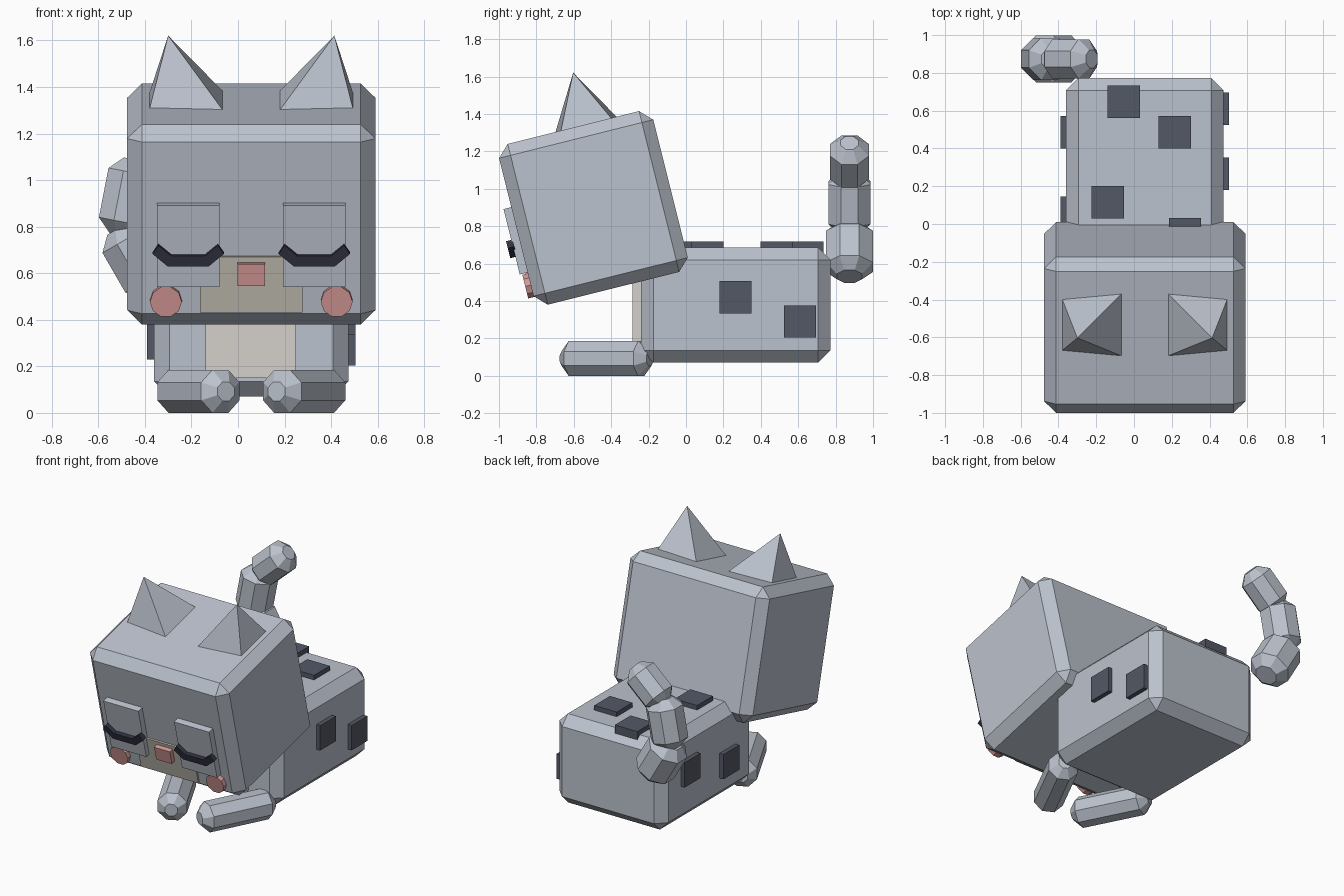
import bpy, bmesh
from math import radians
from mathutils import Matrix, Vector

cube = bpy.data.objects.get("Cube")
if cube:
    bpy.data.objects.remove(cube, do_unlink=True)


def material(name, rgb):
    m = bpy.data.materials.new(name)
    m.use_nodes = True
    m.diffuse_color = (*rgb, 1)
    bsdf = next(n for n in m.node_tree.nodes if n.type == 'BSDF_PRINCIPLED')
    bsdf.inputs["Base Color"].default_value = (*rgb, 1)
    return m


GREY = material("grey fur", (.50, .54, .61))
SPOT = material("dark slate", (.087, .099, .13))
NAVY = material("navy lash", (.029, .031, .051))
PINK = material("soft pink", (.66, .32, .31))
CREAM = material("cream chest", (.66, .63, .59))
BEIGE = material("beige muzzle", (.54, .51, .45))

CX = .057  # symmetry plane
HEAD = Matrix.Translation((CX, -.495, .8975)) @ Matrix.Rotation(radians(14), 4, 'X')
WORLD = Matrix.Identity(4)


def finish(name, bm, mat, matrix=WORLD, bevel=0):
    bmesh.ops.recalc_face_normals(bm, faces=bm.faces)
    mesh = bpy.data.meshes.new(name)
    bm.to_mesh(mesh)
    bm.free()
    mesh.materials.append(mat)
    ob = bpy.data.objects.new(name, mesh)
    bpy.context.collection.objects.link(ob)
    ob.matrix_world = matrix
    if bevel:
        mod = ob.modifiers.new("Bevel", 'BEVEL')
        mod.width, mod.segments = bevel, 1
        mod.limit_method, mod.angle_limit = 'ANGLE', radians(60)
    return ob


def box(name, lo, hi, mat, matrix=WORLD, bevel=0):
    lo, hi = Vector(lo), Vector(hi)
    bm = bmesh.new()
    bmesh.ops.create_cube(bm, size=1)
    bmesh.ops.scale(bm, vec=hi - lo, verts=bm.verts)
    bmesh.ops.translate(bm, vec=(lo + hi) / 2, verts=bm.verts)
    return finish(name, bm, mat, matrix, bevel)


def prism(name, sides, apothem, length, mat, matrix, bevel=0):
    """Regular prism along local z with a flat side facing x."""
    half = radians(180 / sides)
    bm = bmesh.new()
    r = apothem / Vector((1, 0)).dot(Matrix.Rotation(half, 2) @ Vector((1, 0)))
    bmesh.ops.create_cone(bm, cap_ends=True, segments=sides, radius1=r, radius2=r, depth=length)
    bmesh.ops.rotate(bm, matrix=Matrix.Rotation(half, 3, 'Z'), verts=bm.verts)
    return finish(name, bm, mat, matrix, bevel)


# Body and chest
box("body", (-.36, -.24, .07), (.474, .772, .685), GREY, bevel=.065)
box("chest_patch", (-.14, -.285, .15), (.25, -.2, .55), CREAM)

# Raised square spots on back and flanks
S = .086
for i, (x, y) in enumerate([(-.055, .648), (.217, .485), (-.14, .115), (.27, -.055)]):
    box(f"back_spot_{i + 1}", (x - S, y - S, .66), (x + S, y + S, .717), SPOT)
for side, x, places in (("left", .474, [(.265, .42), (.61, .29)]),
                        ("right", -.36, [(.06, .315), (.485, .42)])):
    for i, (y, z) in enumerate(places):
        box(f"{side}_flank_spot_{i + 1}", (x - .03, y - S, z - S), (x + .03, y + S, z + S), SPOT)

# Head, muzzle and nose
box("head", (-.533, -.425, -.443), (.533, .425, .443), GREY, HEAD, .063)
box("muzzle", (-.22, -.437, -.372), (.22, -.41, -.125), BEIGE, HEAD)
box("nose", (-.06, -.468, -.246), (.06, -.42, -.15), PINK, HEAD)

for side, s in (("left", 1), ("right", -1)):
    # Ear: pyramid with its tip leaning outwards
    bm = bmesh.new()
    base = [bm.verts.new((s * x, y, .44))
            for x, y in ((.122, -.1), (.437, -.07), (.437, .21), (.122, .24))]
    tip = bm.verts.new((s * .357, .07, .728))
    bm.faces.new(base)
    for i in range(4):
        bm.faces.new((base[i], base[(i + 1) % 4], tip))
    finish(side + "_ear", bm, GREY, HEAD)

    # Closed eyelid plate
    a, b = sorted((s * .137, s * .405))
    box(side + "_eyelid", (a, -.468, -.25), (b, -.41, .11), GREY, HEAD)

    # Lash: bent strip, extruded
    top = [(-.128, -.06), (-.072, -.107), (.072, -.107), (.128, -.06)]
    low = [(.153, -.098), (.088, -.153), (-.088, -.153), (-.153, -.098)]
    bm = bmesh.new()
    face = bm.faces.new([bm.verts.new((s * .271 + x, -.46, z)) for x, z in top + low])
    out = bmesh.ops.extrude_face_region(bm, geom=[face])["geom"]
    bmesh.ops.translate(bm, vec=(0, -.036, 0),
                        verts=[v for v in out if isinstance(v, bmesh.types.BMVert)])
    finish(side + "_lash", bm, NAVY, HEAD)

    # Cheek disc
    disc = HEAD @ Matrix.Translation((s * .367, -.435, -.32)) @ Matrix.Rotation(radians(90), 4, 'X')
    prism(side + "_cheek", 10, .065, .04, PINK, disc)

    # Front paw, turned inwards
    paw = (Matrix.Translation((CX + s * .227, -.425, .0925))
           @ Matrix.Rotation(radians(-27 * s), 4, 'Z') @ Matrix.Rotation(radians(90), 4, 'X'))
    prism(side + "_front_paw", 8, .0925, .52, GREY, paw, .052)

# Curled tail: three overlapping segments (x, z, lean, apothem, length)
for i, (x, z, lean, r, length) in enumerate([(-.425, .665, -30, .125, .31),
                                             (-.467, .925, 11, .112, .33),
                                             (-.335, 1.145, 48, .104, .30)]):
    m = Matrix.Translation((x, .874, z)) @ Matrix.Rotation(radians(lean), 4, 'Y')
    prism(f"tail_segment_{i + 1}", 8, r, length, GREY, m, .057)
